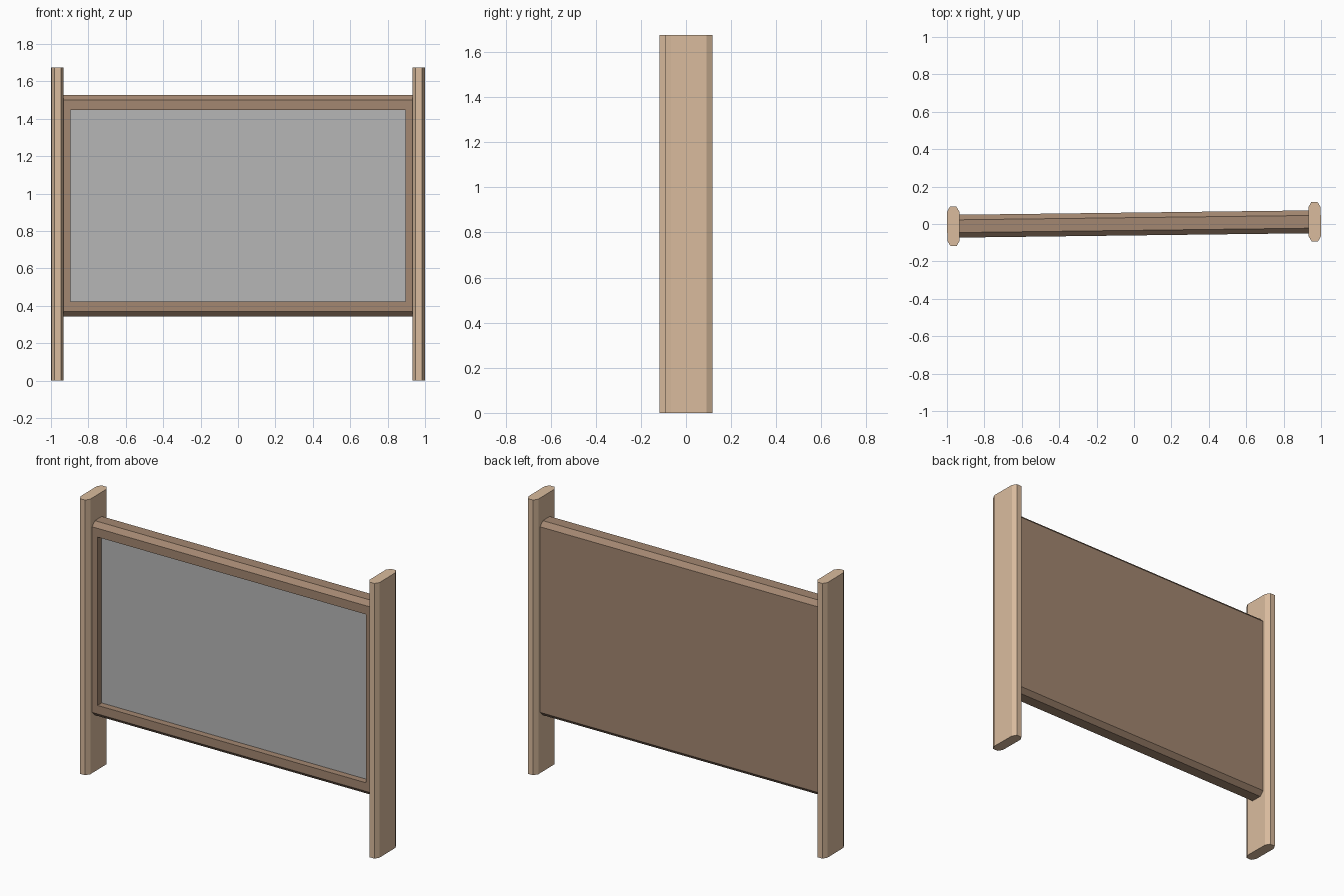
import bpy
import bmesh
import math
from mathutils import Matrix, Vector

cube = bpy.data.objects.get("Cube")
if cube:
    bpy.data.objects.remove(cube, do_unlink=True)

TURN = Matrix.Rotation(math.radians(0.71), 4, "Z")


def material(name, rgb):
    mat = bpy.data.materials.new(name)
    mat.use_nodes = True
    mat.diffuse_color = (*rgb, 1)
    mat.node_tree.nodes["Principled BSDF"].inputs["Base Color"].default_value = (*rgb, 1)
    return mat


light_wood = material("light wood", (0.70, 0.50, 0.34))
brown_wood = material("brown wood", (0.37, 0.245, 0.165))
grey_board = material("grey board", (0.47, 0.47, 0.47))


def chamfered(half_u, half_v, cut_u, cut_v):
    """Rectangle outline with cut corners, counter-clockwise."""
    a, b = half_u - cut_u, half_v - cut_v
    return [(half_u, -b), (half_u, b), (a, half_v), (-a, half_v),
            (-half_u, b), (-half_u, -b), (-a, -half_v), (a, -half_v)]


def prism(points, along):
    bm = bmesh.new()
    face = bm.faces.new([bm.verts.new(p) for p in points])
    ext = bmesh.ops.extrude_face_region(bm, geom=[face])
    moved = [v for v in ext["geom"] if isinstance(v, bmesh.types.BMVert)]
    bmesh.ops.translate(bm, verts=moved, vec=along)
    bmesh.ops.recalc_face_normals(bm, faces=bm.faces)
    return bm


def finish(bm, name, *mats):
    bm.transform(TURN)
    mesh = bpy.data.meshes.new(name)
    bm.to_mesh(mesh)
    bm.free()
    for mat in mats:
        mesh.materials.append(mat)
    obj = bpy.data.objects.new(name, mesh)
    bpy.context.collection.objects.link(obj)


# Upright plank posts with chamfered corners
for name, side in (("left_post", 1), ("right_post", -1)):
    outline = chamfered(0.033, 0.105, 0.016, 0.027)
    post = prism([(x + side * 0.966, y, 0) for x, y in outline], Vector((0, 0, 1.675)))
    finish(post, name, light_wood)

# Board with chamfered top and bottom rails
outline = chamfered(0.061, 0.592, 0.027, 0.027)
board = prism([(-0.933, y, z + 0.935) for y, z in outline], Vector((1.866, 0, 0)))

# Recessed display surface on the front
board.faces.ensure_lookup_table()
front = min(board.faces, key=lambda f: f.normal.y)
bmesh.ops.inset_individual(board, faces=[front], thickness=0.03)
for v in front.verts:
    v.co.x = math.copysign(0.896, v.co.x)
    v.co.z = 1.447 if v.co.z > 0.935 else 0.422
ext = bmesh.ops.extrude_discrete_faces(board, faces=[front])
floor = ext["faces"][0]
bmesh.ops.translate(board, verts=floor.verts, vec=(0, 0.04, 0))
floor.material_index = 1
finish(board, "notice_board", brown_wood, grey_board)
